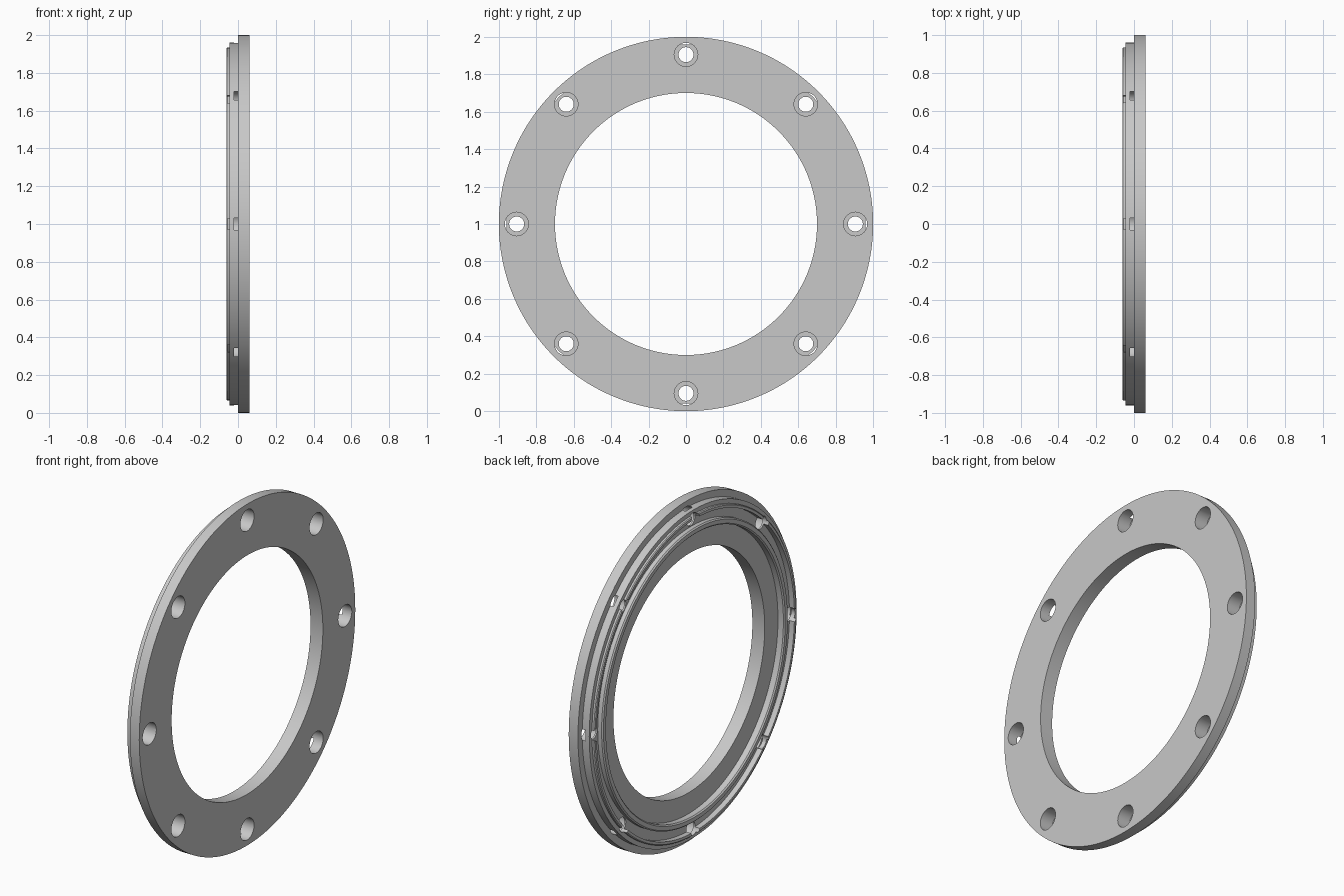
import bpy, bmesh
from math import pi, sin, cos

if "Cube" in bpy.data.objects:
    bpy.data.objects.remove(bpy.data.objects["Cube"])

grey = bpy.data.materials.new("plain grey")
grey.use_nodes = True
colour = (0.58, 0.58, 0.58, 1)
grey.diffuse_color = colour
grey.node_tree.nodes["Principled BSDF"].inputs["Base Color"].default_value = colour


def revolve(bm, profile, y, z, steps, closed):
    """Turn an (x, radius) profile about an x-parallel axis through y, z."""
    verts = [bm.verts.new((x, y, z + r)) for x, r in profile]
    edges = [bm.edges.new(pair) for pair in zip(verts, verts[1:])]
    if closed:
        edges.append(bm.edges.new((verts[-1], verts[0])))
    bmesh.ops.spin(bm, geom=verts + edges, cent=(0, y, z), axis=(1, 0, 0),
                   angle=2 * pi, steps=steps, use_duplicate=False)


def make_object(name, bm):
    bmesh.ops.remove_doubles(bm, verts=bm.verts, dist=1e-5)
    bmesh.ops.recalc_face_normals(bm, faces=bm.faces)
    mesh = bpy.data.meshes.new(name)
    bm.to_mesh(mesh)
    bm.free()
    mesh.materials.append(grey)
    obj = bpy.data.objects.new(name, mesh)
    bpy.context.collection.objects.link(obj)
    return obj


# Flange ring: flat plate, stepped rim and two raised sealing ridges
ring = [
    (0.06, 0.70), (0.06, 1.0), (0, 1.0),
    (0, 0.96), (-0.045, 0.96), (-0.045, 0.935),
    (-0.057, 0.935), (-0.062, 0.93), (-0.062, 0.915),
    (-0.03, 0.915), (-0.03, 0.86),
    (-0.055, 0.86), (-0.062, 0.853), (-0.062, 0.83),
    (-0.055, 0.823), (-0.02, 0.823), (-0.02, 0.70),
]
bm = bmesh.new()
revolve(bm, ring, 0, 1, 192, True)
flange = make_object("flange_ring", bm)

# Eight counterbored bolt holes
hole = [(-0.1, 0), (-0.1, 0.04), (-0.02, 0.04),
        (-0.02, 0.063), (0.1, 0.063), (0.1, 0)]
bm = bmesh.new()
for i in range(8):
    a = i * pi / 4
    revolve(bm, hole, 0.905 * cos(a), 1 + 0.905 * sin(a), 40, False)
cutter = make_object("bolt_hole_cutter", bm)
cutter.hide_render = True

cut = flange.modifiers.new("bolt holes", "BOOLEAN")
cut.operation = "DIFFERENCE"
cut.solver = "EXACT"
cut.object = cutter

# Apply the cut and discard the cutter
bpy.context.view_layer.update()
deps = bpy.context.evaluated_depsgraph_get()
result = bpy.data.meshes.new_from_object(flange.evaluated_get(deps))
flange.modifiers.clear()
flange.data = result
bpy.data.objects.remove(cutter)

bpy.ops.object.select_all(action="DESELECT")
flange.select_set(True)
bpy.context.view_layer.objects.active = flange
bpy.ops.object.shade_smooth_by_angle(angle=pi / 6)
